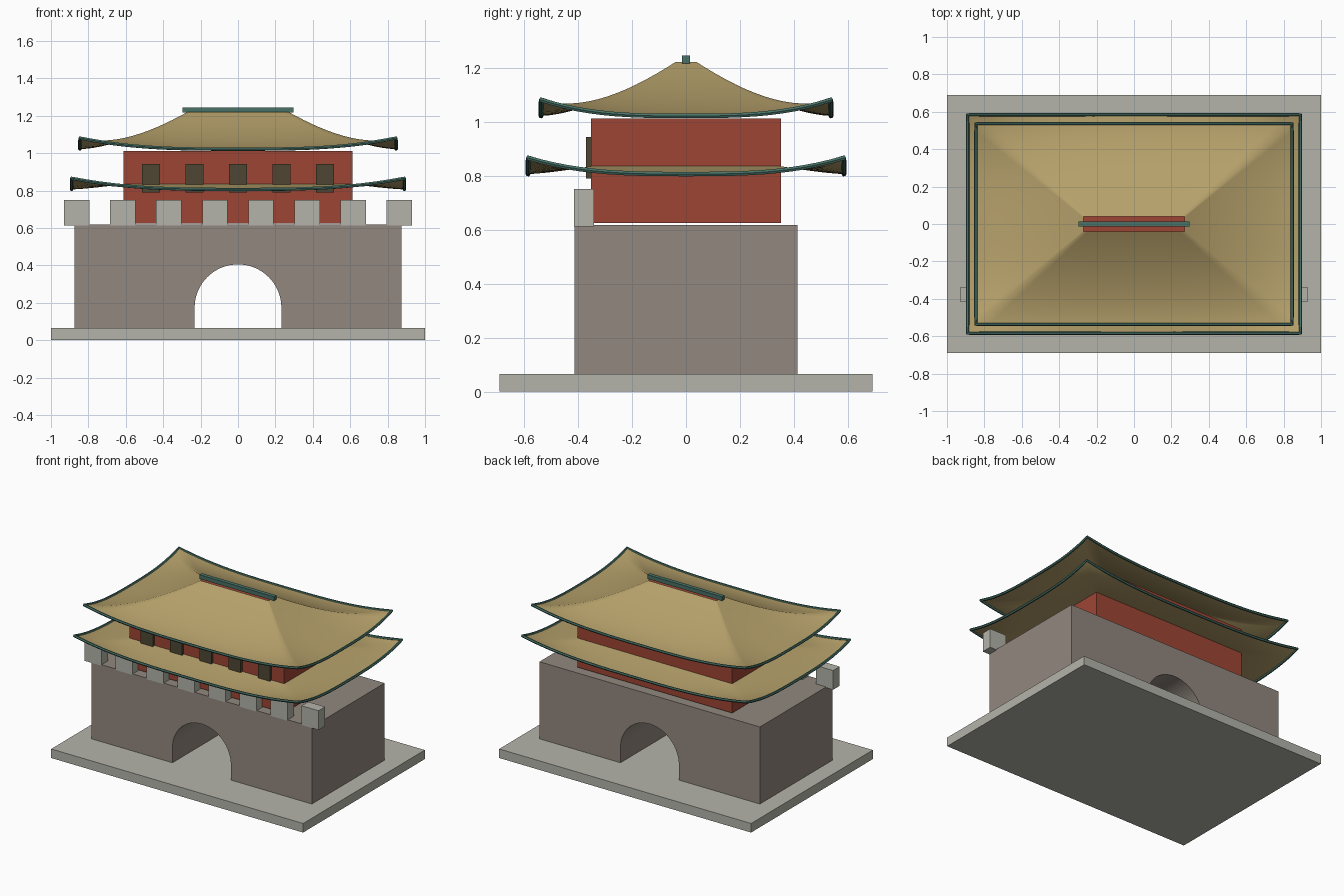
import bpy, bmesh, math

if "Cube" in bpy.data.objects:
    bpy.data.objects.remove(bpy.data.objects["Cube"])


def material(name, r, g, b):
    m = bpy.data.materials.new(name)
    lin = lambda c: ((c / 255 + 0.055) / 1.055) ** 2.4
    m.diffuse_color = (lin(r), lin(g), lin(b), 1)
    m.use_nodes = True
    m.node_tree.nodes["Principled BSDF"].inputs["Base Color"].default_value = m.diffuse_color
    return m


STONE = material("pale stone", 180, 180, 170)
BRICK = material("grey brown brick", 146, 136, 127)
RED = material("red plaster", 158, 69, 52)
GOLD = material("ochre roof tile", 182, 161, 107)
TEAL = material("teal trim", 72, 114, 103)
DARK = material("dark window", 79, 70, 51)


def finish(bm, name, mat):
    bmesh.ops.recalc_face_normals(bm, faces=bm.faces)
    me = bpy.data.meshes.new(name)
    bm.to_mesh(me)
    bm.free()
    ob = bpy.data.objects.new(name, me)
    bpy.context.collection.objects.link(ob)
    me.materials.append(mat)
    return ob


def select(ob):
    bpy.ops.object.select_all(action='DESELECT')
    ob.select_set(True)
    bpy.context.view_layer.objects.active = ob


def smooth(ob, angle):
    select(ob)
    bpy.ops.object.shade_smooth_by_angle(angle=math.radians(angle))


def box(name, mat, x, y, z):
    """Box from (min, max) pairs."""
    bm = bmesh.new()
    bmesh.ops.create_cube(bm, size=1)
    for v in bm.verts:
        for i, (lo, hi) in enumerate((x, y, z)):
            v.co[i] = lo if v.co[i] < 0 else hi
    return finish(bm, name, mat)


def perimeter(hx, hy, n):
    """Points around a rectangle with the position u (-1..1) along each side."""
    pts = []
    for side in range(4):
        for i in range(n):
            u = -1 + 2 * i / n
            x, y = [(u, -1), (1, u), (-u, 1), (-1, -u)][side]
            pts.append((x * hx, y * hy, u))
    return pts


def roof(name, inner, outer, z_top, z_eave, lift, power, rows=14, n=24):
    """Swept roof skin with upturned corners, plus its tubular eave trim."""
    bm = bmesh.new()
    rings = []
    for r in range(rows + 1):
        t = r / rows
        hx = inner[0] + (outer[0] - inner[0]) * t
        hy = inner[1] + (outer[1] - inner[1]) * t
        z = z_eave + (z_top - z_eave) * (1 - t) ** power
        rings.append([bm.verts.new((x, y, z + lift * t ** 3 * abs(u) ** 3))
                      for x, y, u in perimeter(hx, hy, n)])
    for a, b in zip(rings, rings[1:]):
        for i in range(4 * n):
            j = (i + 1) % (4 * n)
            bm.faces.new((a[i], b[i], b[j], a[j]))
    eave = [v.co.copy() for v in rings[-1]]
    skin = finish(bm, name, GOLD)
    if skin.data.polygons[0].normal.z < 0:
        skin.data.flip_normals()
    smooth(skin, 60)

    # Eave trim
    cu = bpy.data.curves.new(name + "_eave_trim", 'CURVE')
    cu.dimensions = '3D'
    cu.bevel_depth = 0.0095
    cu.bevel_resolution = 1
    sp = cu.splines.new('POLY')
    sp.points.add(len(eave) - 1)
    for p, co in zip(sp.points, eave):
        p.co = (*co, 1)
    sp.use_cyclic_u = True
    ob = bpy.data.objects.new(name + "_eave_trim", cu)
    bpy.context.collection.objects.link(ob)
    cu.materials.append(TEAL)
    select(ob)
    bpy.ops.object.convert(target='MESH')
    smooth(bpy.context.object, 50)


# Ground slab
box("base_slab", STONE, (-1, 1), (-0.69, 0.69), (0, 0.065))

# Gate wall: arched outline extruded front to back
R, SPRING, FOOT, TOP = 0.232, 0.173, 0.001, 0.618
outline = [(-0.875, TOP), (-0.875, FOOT), (-R, FOOT)]
outline += [(-R * math.cos(math.pi * i / 32), SPRING + R * math.sin(math.pi * i / 32))
            for i in range(33)]
outline += [(R, FOOT), (0.875, FOOT), (0.875, TOP)]
bm = bmesh.new()
face = bm.faces.new([bm.verts.new((x, -0.412, z)) for x, z in outline])
ext = bmesh.ops.extrude_face_region(bm, geom=[face])
for g in ext["geom"]:
    if isinstance(g, bmesh.types.BMVert):
        g.co.y = 0.412
smooth(finish(bm, "gate_wall", BRICK), 30)

# Battlements along the front
for i in range(8):
    x = -0.8625 + i * 1.725 / 7
    box(f"battlement_{i + 1}", STONE, (x - 0.0675, x + 0.0675), (-0.415, -0.34), (0.612, 0.75))

# Upper hall and its windows
box("hall", RED, (-0.613, 0.613), (-0.352, 0.352), (0.625, 1.012))
for i in range(5):
    x = (i - 2) * 0.2325
    box(f"window_{i + 1}", DARK, (x - 0.048, x + 0.048), (-0.37, -0.345), (0.79, 0.943))

# Two roofs and the ridge
roof("lower_roof", (0.605, 0.345), (0.89, 0.585), 0.836, 0.806, 0.06, 1.4)
roof("upper_roof", (0.27, 0.04), (0.845, 0.537), 1.22, 1.021, 0.06, 1.6)
box("roof_ridge", TEAL, (-0.297, 0.297), (-0.014, 0.014), (1.216, 1.245))
